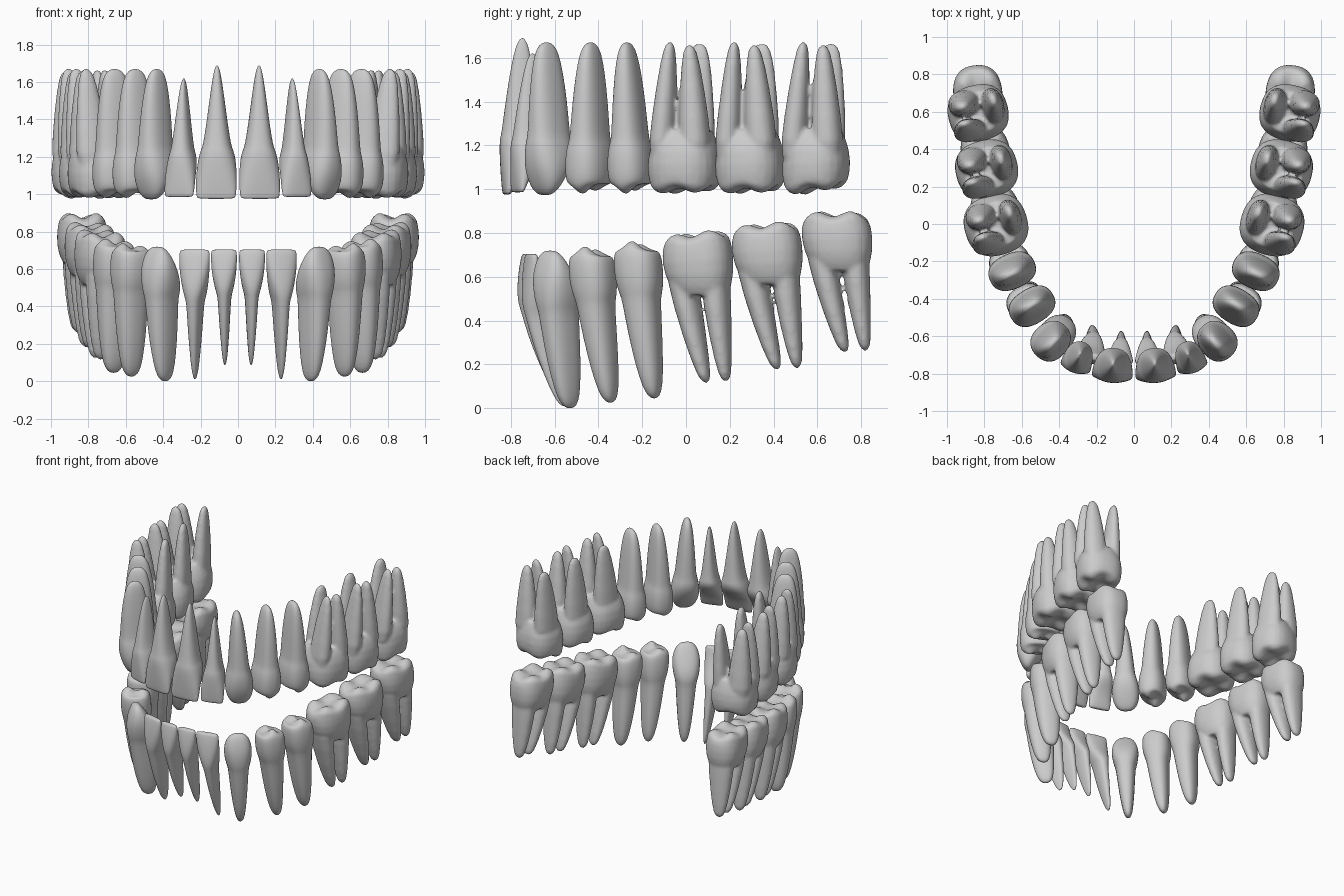
import bpy, bmesh
from math import sin, cos, pi, radians, exp

if "Cube" in bpy.data.objects:
    bpy.data.objects.remove(bpy.data.objects["Cube"])

N = 28

# crown-to-root profiles: (fraction of length, width, depth, outward shift)
UPPER_INCISOR = [(0, .88, .12, .66), (.012, .96, .2, .64), (.07, 1, .33, .56), (.15, 1, .5, .45),
                 (.23, .97, .75, .24), (.3, .91, .97, .05), (.365, .80, 1, 0), (.39, .70, .93, 0),
                 (.55, .53, .8, 0), (.75, .36, .6, 0), (.9, .22, .4, 0), (.975, .12, .23, 0), (1, .03, .05, 0)]
LOWER_INCISOR = [(0, .9, .16, .2), (.012, .98, .24, .2), (.1, 1, .42, .22), (.2, .93, .65, .18),
                 (.3, .78, .92, .06), (.37, .62, 1, 0), (.41, .5, .95, 0), (.6, .42, .85, 0),
                 (.8, .29, .62, 0), (.93, .19, .4, 0), (.98, .1, .22, 0), (1, .03, .05, 0)]
CANINE = [(0, .3, .1, .25), (.02, .55, .27, .25), (.06, .8, .45, .22), (.14, .98, .72, .15),
          (.22, 1, .92, .06), (.3, .92, 1, 0), (.36, .81, .97, 0), (.39, .73, .92, 0), (.6, .62, .87, 0),
          (.8, .48, .73, 0), (.93, .34, .56, 0), (.985, .2, .35, 0), (1, .06, .1, 0)]
CAP = [(.085, r, r, 0) for r in (.06, .22, .38, .54, .7, .83)] + [(.1, .93, .93, 0)]
PREMOLAR = CAP + [(.15, .99, .99, 0), (.24, .99, 1, 0), (.31, .92, .96, 0), (.36, .82, .9, 0),
                  (.39, .76, .87, 0), (.6, .66, .8, 0), (.8, .52, .67, 0), (.93, .37, .52, 0),
                  (.985, .21, .32, 0), (1, .06, .1, 0)]
MOLAR = CAP + [(.14, .99, .98, 0), (.21, 1, 1, 0), (.29, .96, .97, 0), (.34, .9, .91, 0),
               (.38, .84, .84, 0), (.43, .74, .7, 0)]
TWO_CUSPS = [(0, .48, .048), (-.1, -.5, .034)]
FOUR_CUSPS = [(-.48, .5, .048), (.46, .5, .044), (-.46, -.5, .05), (.48, -.48, .038)]


def ring(bm, place, cx, cy, z, w, d, power, lift=None):
    verts = []
    for i in range(N):
        a = 2 * pi * i / N
        c, s = cos(a), sin(a)
        k = (abs(c) ** power + abs(s) ** power) ** (-1 / power)
        u, v = c * k, s * k
        verts.append(bm.verts.new(place(cx + u * w, cy + v * d, z - (lift(u, v) if lift else 0))))
    return verts


def skin(bm, rings):
    for a, b in zip(rings, rings[1:]):
        for i in range(N):
            j = (i + 1) % N
            bm.faces.new((a[i], a[j], b[j], b[i]))
    bm.faces.new(rings[0])
    bm.faces.new(rings[-1])


def tooth(name, jaw, top, size, angle, tip, profile, cusps=(), tilt=0, roots=()):
    """top and tip are world points; size is half width, half depth; jaw +1 roots up, -1 roots down."""
    length = abs(tip[2] - top[2])
    a = radians(angle)
    for side, sx in (("right", 1), ("left", -1)):
        bm = bmesh.new()

        def place(u, v, z):
            f = max(0, min(1, z / length)) ** 1.4
            x = top[0] + (tip[0] - top[0]) * f + u * cos(a) + v * sin(a)
            y = top[1] + (tip[1] - top[1]) * f + u * sin(a) - v * cos(a)
            return (sx * x, y, top[2] + jaw * z)

        # crown (and the root of single-rooted teeth)
        rings = []
        for s, w, d, off in profile:
            def lift(u, v, s=s, w=w, d=d):
                h = tilt * u * w * max(0, 1 - s / .4)
                if s < .13:
                    h += sum(amp * exp(-((u * w - cu) ** 2 + (v * d - cv) ** 2) / .15)
                             for cu, cv, amp in cusps)
                return h
            rings.append(ring(bm, place, 0, off * size[1], s * length, w * size[0], d * size[1],
                              2.5, lift))
        skin(bm, rings)
        # separate roots of molars: start, end, half sizes, relative length
        for (u0, v0), (u1, v1), (w, d), rel in roots:
            rings = []
            for t, k in ((0, .85), (.15, 1), (.35, .93), (.6, .77), (.8, .6), (.93, .43), (.98, .27), (1, .08)):
                z = length * (.25 + (rel - .25) * t)
                e = t ** 1.1
                rings.append(ring(bm, place, u0 + (u1 - u0) * e, v0 + (v1 - v0) * e, z, w * k, d * k, 2.2))
            skin(bm, rings)
        bmesh.ops.recalc_face_normals(bm, faces=bm.faces)
        for f in bm.faces:
            f.smooth = True
        me = bpy.data.meshes.new(f"{name}_{side}")
        bm.to_mesh(me)
        bm.free()
        ob = bpy.data.objects.new(me.name, me)
        bpy.context.collection.objects.link(ob)
        if roots:
            m = ob.modifiers.new("fuse", 'REMESH')
            m.mode, m.voxel_size, m.use_smooth_shade = 'VOXEL', .0115, True
            m = ob.modifiers.new("soften", 'SMOOTH')
            m.factor, m.iterations = .5, 4
        else:
            m = ob.modifiers.new("round", 'SUBSURF')
            m.levels = m.render_levels = 1


# upper front teeth and premolars
tooth("upper_central_incisor", 1, (.112, -.757, .975), (.109, .094), 5, (.112, -.747, 1.69), UPPER_INCISOR)
tooth("upper_lateral_incisor", 1, (.298, -.715, .985), (.083, .087), 18, (.29, -.70, 1.62), UPPER_INCISOR)
tooth("upper_canine", 1, (.445, -.622, .972), (.1, .113), 42, (.435, -.637, 1.67), CANINE)
tooth("upper_first_premolar", 1, (.545, -.44, .965), (.096, .13), 58, (.55, -.435, 1.67), PREMOLAR, TWO_CUSPS)
tooth("upper_second_premolar", 1, (.65, -.25, .965), (.096, .13), 66, (.66, -.27, 1.67), PREMOLAR, TWO_CUSPS)

# upper molars: two outer roots, one inner root
UPPER_ROOTS = [((-.09, .06), (-.045, .085), (.058, .09), 1.005),
               ((.07, .06), (.045, .075), (.07, .085), .985),
               ((.01, -.085), (.04, -.095), (.1, .06), .995)]
tooth("upper_first_molar", 1, (.737, -.005, .965), (.163, .17), 73, (.745, -.005, 1.67),
      MOLAR, FOUR_CUSPS, 0, UPPER_ROOTS)
tooth("upper_second_molar", 1, (.787, .295, .965), (.155, .167), 76, (.795, .285, 1.67),
      MOLAR, FOUR_CUSPS, 0, UPPER_ROOTS)
tooth("upper_third_molar", 1, (.833, .593, .97), (.15, .162), 76, (.835, .60, 1.67),
      MOLAR, FOUR_CUSPS, -.02, UPPER_ROOTS)

# lower front teeth and premolars
tooth("lower_central_incisor", -1, (.074, -.715, .705), (.07, .08), 4, (.07, -.59, .085), LOWER_INCISOR)
tooth("lower_lateral_incisor", -1, (.228, -.69, .705), (.084, .085), 14, (.23, -.56, .01), LOWER_INCISOR)
tooth("lower_canine", -1, (.415, -.60, .72), (.098, .105), 42, (.39, -.53, 0), CANINE)
tooth("lower_first_premolar", -1, (.573, -.435, .755), (.102, .107), 58, (.57, -.345, .025),
      PREMOLAR, TWO_CUSPS)
tooth("lower_second_premolar", -1, (.66, -.225, .78), (.107, .112), 66, (.665, -.145, .045),
      PREMOLAR, TWO_CUSPS)

# lower molars: front and rear root
LOWER_ROOTS = [((-.085, 0), (-.045, 0), (.064, .1), 1), ((.075, 0), (.05, 0), (.062, .095), .99)]
for name, x, y, z, tip, angle, tilt in (
        ("first", .735, .045, .82, (.745, .135, .115), 74, .03),
        ("second", .79, .36, .86, (.80, .46, .175), 78, .025),
        ("third", .832, .68, .91, (.85, .77, .255), 84, .008)):
    tooth(f"lower_{name}_molar", -1, (x, y, z), (.16, .132), angle, tip, MOLAR, FOUR_CUSPS, tilt, LOWER_ROOTS)
